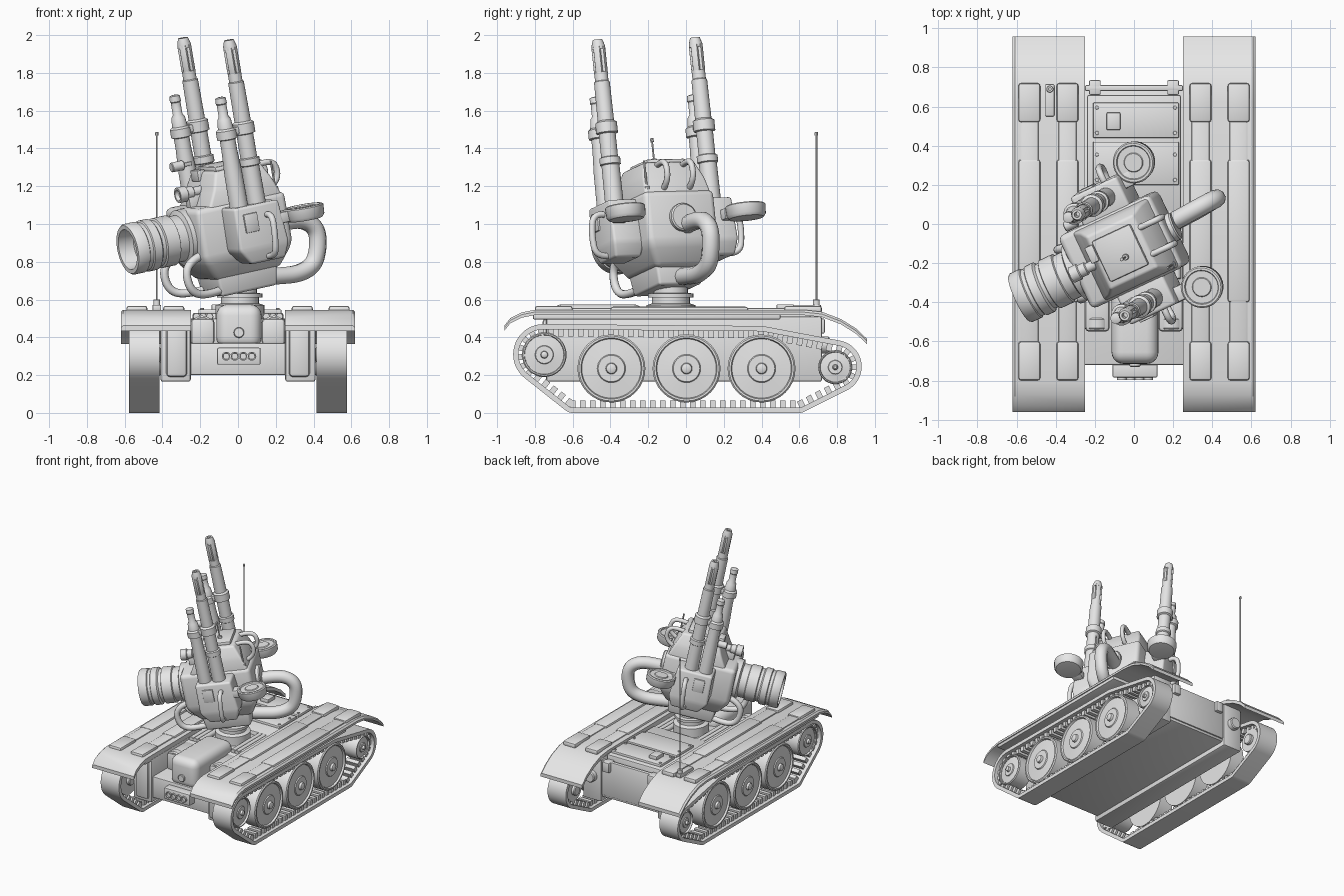
import bpy, bmesh, math
from mathutils import Matrix, Vector, geometry

grey = bpy.data.materials.new("plain_grey")
grey.diffuse_color = (0.8, 0.8, 0.8, 1)
I = Matrix.Identity(4)
RX = Matrix.Rotation(math.pi / 2, 4, 'X')      # lathe axis to -y
RY = Matrix.Rotation(math.pi / 2, 4, 'Y')      # lathe axis to +x
T = Matrix.Translation
# turret frame: forward is local -y, turned and tipped forward
TUR = T((0.02, -0.09, 0.62))
for ang, ax in ((-65, 'Z'), (11.2, 'X'), (1.2, 'Y')):
    TUR = TUR @ Matrix.Rotation(math.radians(ang), 4, ax)


def finish(name, bm, mat=I, angle=35):
    bm.transform(mat)
    bmesh.ops.recalc_face_normals(bm, faces=bm.faces)
    me = bpy.data.meshes.new(name)
    bm.to_mesh(me)
    bm.free()
    me.materials.append(grey)
    me.shade_smooth()
    me.set_sharp_from_angle(angle=math.radians(angle))
    ob = bpy.data.objects.new(name, me)
    bpy.context.collection.objects.link(ob)
    return ob


def bevel(bm, w, seg=2):
    if w:
        bmesh.ops.bevel(bm, geom=bm.edges[:], offset=w, segments=seg, affect='EDGES', profile=0.5, clamp_overlap=True)


def box(name, x, y, z, w=0.008, mat=I, seg=2):
    """Box from (min, max) ranges."""
    bm = bmesh.new()
    c = [(a + b) / 2 for a, b in (x, y, z)]
    d = [abs(b - a) for a, b in (x, y, z)]
    bmesh.ops.create_cube(bm, size=1, matrix=T(c) @ Matrix.Diagonal((*d, 1)))
    bevel(bm, w, seg)
    return finish(name, bm, mat)


def loft(name, rings, w, mat=I):
    """Stacked rectangles (z, half_width, y0, y1)."""
    bm = bmesh.new()
    vs = [[bm.verts.new(p) for p in ((-h, a, z), (h, a, z), (h, b, z), (-h, b, z))] for z, h, a, b in rings]
    for lo, hi in zip(vs, vs[1:]):
        for i in range(4):
            bm.faces.new((lo[i], lo[(i + 1) % 4], hi[(i + 1) % 4], hi[i]))
    bm.faces.new(vs[0])
    bm.faces.new(vs[-1])
    bevel(bm, w, 3)
    return finish(name, bm, mat)


def lathe(name, prof, mat=I, n=24):
    """Spin (radius, height) points about z and cap the ends."""
    bm = bmesh.new()
    rings = [[bm.verts.new((r * math.cos(k * math.tau / n), r * math.sin(k * math.tau / n), z)) for k in range(n)]
             for r, z in prof]
    for lo, hi in zip(rings, rings[1:]):
        for i in range(n):
            bm.faces.new((lo[i], lo[(i + 1) % n], hi[(i + 1) % n], hi[i]))
    bm.faces.new(rings[0])
    bm.faces.new(rings[-1])
    return finish(name, bm, mat)


def cyl(name, pos, r, h, rot=I, mat=I, n=20):
    e = min(r, h) * 0.15
    return lathe(name, [(r - e, 0), (r, e), (r, h - e), (r - e, h)], mat @ T(pos) @ rot, n)


def tube(name, pts, r, mat=I):
    cu = bpy.data.curves.new(name, 'CURVE')
    cu.dimensions = '3D'
    cu.bevel_depth, cu.bevel_resolution, cu.resolution_u, cu.use_fill_caps = r, 3, 6, True
    sp = cu.splines.new('NURBS')
    sp.points.add(len(pts) - 1)
    for p, c in zip(sp.points, pts):
        p.co = (*c, 1)
    sp.use_endpoint_u, sp.order_u = True, 3
    tmp = bpy.data.objects.new(name + "_path", cu)
    bpy.context.collection.objects.link(tmp)
    me = bpy.data.meshes.new_from_object(tmp.evaluated_get(bpy.context.evaluated_depsgraph_get()))
    bpy.data.objects.remove(tmp)
    bm = bmesh.new()
    bm.from_mesh(me)
    return finish(name, bm, mat, 50)


# ---- hull ----
box("hull_floor", (-0.3, 0.3), (-0.72, 0.7), (0.2, 0.37), 0.01)
box("rear_engine_deck", (-0.24, 0.24), (0.06, 0.66), (0.36, 0.53), 0.01)
box("rear_plate", (-0.25, 0.25), (0.68, 0.71), (0.22, 0.5), 0.006)
for i, y in enumerate((0.2, 0.44)):
    box(f"deck_panel_{i}", (-0.21, 0.23), (y, y + 0.18 if i else y + 0.22), (0.52, 0.548), 0.006)
    for bx in (-0.19, 0.21):
        for by in (y + 0.025, y + 0.155):
            cyl("deck_bolt", (bx, by, 0.54), 0.01, 0.015, n=8)
box("deck_vent", (-0.14, -0.07), (0.48, 0.57), (0.54, 0.575), 0.006)
box("middle_deck", (-0.25, 0.25), (-0.32, 0.08), (0.36, 0.5), 0.01)
box("driver_hood", (-0.115, 0.125), (-0.715, -0.22), (0.34, 0.575), 0.06, seg=5)
cyl("hood_lamp", (0.005, -0.70, 0.425), 0.028, 0.03, RX)
box("lamp_box", (-0.11, 0.12), (-0.785, -0.7), (0.255, 0.345), 0.008)
for k in range(4):
    lathe("front_lamp", [(0.024, 0), (0.024, 0.018), (0.018, 0.018), (0.016, 0.008)],
          T((-0.062 + 0.045 * k, -0.78, 0.3)) @ RX, 14)

wheel = [(0.18, -0.06), (0.18, 0.055), (0.172, 0.062), (0.162, 0.062), (0.157, 0.048), (0.075, 0.055),
         (0.07, 0.062), (0.03, 0.062), (0.026, 0.078), (0.015, 0.083)]
circles = [(-0.755, 0.31, 0.16), (0.79, 0.245, 0.14), (-0.6, 0.06, 0.06), (0.6, 0.06, 0.06), (0.4, 0.4, 0.06)]

for s in (-1, 1):
    side = "right" if s > 0 else "left"
    # sponson and inner details
    box(f"{side}_sponson", (s * 0.25, s * 0.41), (-0.74, 0.72), (0.165, 0.51), 0.012)
    box(f"{side}_front_panel", (s * 0.27, s * 0.38), (-0.76, -0.7), (0.19, 0.5), 0.02)
    box(f"{side}_shoulder", (s * 0.125, s * 0.25), (-0.55, -0.3), (0.36, 0.5), 0.02)
    cyl(f"{side}_front_cap", (s * 0.19, -0.48, 0.45), 0.065, 0.06, RX)
    cyl(f"{side}_rear_lamp", (s * 0.33, 0.76, 0.36), 0.045, 0.06, RX)
    box(f"{side}_rear_hook", (s * 0.17, s * 0.23), (0.66, 0.735), (0.42, 0.5), 0.008)
    for k in range(3):
        cyl(f"{side}_deck_tube", (s * (0.15 + 0.035 * k), 0.12, 0.51), 0.02, 0.4, RX, n=12)
    # fender: bent strip
    path = [(-0.962, 0.45), (-0.93, 0.49), (-0.87, 0.52), (-0.8, 0.534), (0.62, 0.534), (0.72, 0.523),
            (0.82, 0.485), (0.9, 0.435), (0.958, 0.38)]
    bm = bmesh.new()
    rows = [[bm.verts.new((s * x, y, z + dz)) for x, dz in ((0.25, 0.012), (0.608, 0.012), (0.62, 0.0), (0.62, -0.016),
                                                           (0.25, -0.016))] for y, z in path]
    for a, b in zip(rows, rows[1:]):
        for i in range(5):
            bm.faces.new((a[i], a[(i + 1) % 5], b[(i + 1) % 5], b[i]))
    bm.faces.new(rows[0])
    bm.faces.new(rows[-1])
    finish(f"{side}_fender", bm)
    box(f"{side}_fender_rail", (s * 0.255, s * 0.612), (-0.81, 0.5), (0.495, 0.53), 0.006)
    # raised fender strips
    for x in (0.34, 0.535):
        for half, y0, y1, top in ((0.048, -0.8, 0.72, 0.556), (0.056, -0.8, -0.6, 0.567),
                                  (0.056, -0.4, 0.33, 0.562), (0.056, 0.52, 0.72, 0.567)):
            box(f"{side}_fender_strip", (s * x - half, s * x + half), (y0, y1), (0.525, top), 0.014)
    # road wheels, idler and sprocket
    for nm, y, z, r in (("road_wheel", -0.395, 0.235, 0.18), ("road_wheel", 0.003, 0.235, 0.18),
                        ("road_wheel", 0.4, 0.235, 0.18), ("front_wheel", -0.75, 0.308, 0.118),
                        ("rear_wheel", 0.79, 0.242, 0.09)):
        k = r / 0.18
        lathe(f"{side}_{nm}", [(a * k, b) for a, b in wheel],
              T((s * 0.495, y, z)) @ Matrix.Rotation(s * math.pi / 2, 4, 'Y'), 32)
        cyl(f"{side}_axle", (s * 0.46 - 0.05, y, z), 0.04, 0.1, RY)
    # track band wrapped about the wheels
    smp = [(c, a * math.tau / 48) for c in circles for a in range(48)]
    at = lambda q, d: Vector((q[0][0] + (q[0][2] - d) * math.cos(q[1]), q[0][1] + (q[0][2] - d) * math.sin(q[1])))
    loop = [smp[i] for i in geometry.convex_hull_2d([at(q, 0) for q in smp])]
    bm = bmesh.new()
    rows = [[bm.verts.new((s * x, *at(q, d))) for x, d in ((0.415, 0), (0.577, 0), (0.577, 0.028), (0.415, 0.028))]
            for q in loop]
    for a, b in zip(rows, rows[1:] + rows[:1]):
        for i in range(4):
            bm.faces.new((a[i], a[(i + 1) % 4], b[(i + 1) % 4], b[i]))
    finish(f"{side}_track", bm)
    # guide teeth at even spacing
    bm = bmesh.new()
    pts = [at(q, 0.026) for q in loop]
    mid = Vector((0, 0.24))
    need = 0
    for a, b in zip(pts, pts[1:] + pts[:1]):
        d = b - a
        L = d.length
        while need < L:
            p = a + d * (need / L)
            n = Vector((-d.y, d.x)) / L
            n = n if n.dot(mid - p) > 0 else -n
            c = p + n * 0.018
            m = T((s * 0.495, c.x, c.y)) @ Matrix.Rotation(math.atan2(d.y, d.x), 4, 'X')
            bmesh.ops.create_cube(bm, size=1, matrix=m @ Matrix.Diagonal((0.11, 0.03, 0.042, 1)))
            need += 0.053
        need -= L
    finish(f"{side}_track_teeth", bm)

# ---- whip aerial ----
box("aerial_base", (-0.453, -0.407), (0.55, 0.715), (0.54, 0.572), 0.006)
cyl("aerial_foot", (-0.43, 0.69, 0.56), 0.018, 0.04)
cyl("aerial", (-0.43, 0.69, 0.56), 0.005, 0.92, n=8)
cyl("aerial_tip", (-0.43, 0.69, 1.468), 0.009, 0.018, n=8)

# ---- pedestal ----
lathe("pedestal", [(0.13, 0.5), (0.13, 0.57), (0.1, 0.58), (0.1, 0.61), (0.12, 0.612), (0.12, 0.632),
                   (0.09, 0.635), (0.09, 0.72)], T((0.01, -0.08, 0)), 28)

# ---- turret body ----
loft("turret_base", [(0.03, 0.125, -0.17, 0.16), (0.16, 0.14, -0.185, 0.175)], 0.015, TUR)
loft("turret_body", [(0.12, 0.14, -0.19, 0.19), (0.24, 0.205, -0.27, 0.26), (0.52, 0.205, -0.27, 0.26)], 0.03, TUR)
loft("turret_roof", [(0.49, 0.195, -0.2, 0.25), (0.6, 0.18, -0.14, 0.21), (0.69, 0.15, -0.1, 0.17)], 0.015, TUR)
box("roof_hatch", (-0.115, 0.115), (-0.08, 0.14), (0.68, 0.712), 0.01, TUR)
box("roof_grille", (-0.1, -0.01), (-0.13, -0.085), (0.64, 0.7), 0.006, TUR)
cyl("roof_stub", (0.03, 0.05, 0.70), 0.016, 0.03, mat=TUR, n=12)
cyl("roof_aerial", (0.03, 0.05, 0.71), 0.005, 0.12, mat=TUR, n=8)
cyl("roof_aerial_tip", (0.03, 0.05, 0.82), 0.01, 0.02, mat=TUR, n=8)
cyl("rear_aerial", (0.17, 0.22, 0.5), 0.006, 0.19, mat=TUR, n=8)
cyl("rear_aerial_foot", (0.17, 0.22, 0.5), 0.016, 0.05, mat=TUR, n=10)

# large lens barrel, open at the front
lathe("lens_barrel", [(0.15, 0), (0.15, 0.07), (0.125, 0.08), (0.125, 0.13), (0.135, 0.135), (0.135, 0.21), (0.124, 0.215),
                      (0.124, 0.235), (0.138, 0.245), (0.138, 0.29), (0.13, 0.295), (0.13, 0.315), (0.137, 0.32),
                      (0.137, 0.375), (0.13, 0.385), (0.108, 0.385), (0.1, 0.3), (0.07, 0.295)],
      TUR @ T((0, -0.225, 0.37)) @ RX, 36)
# small sight above it
lathe("sight", [(0.026, 0), (0.026, 0.1), (0.034, 0.105), (0.034, 0.14), (0.042, 0.145), (0.042, 0.19), (0.03, 0.19),
                (0.026, 0.17)], TUR @ T((0.0, -0.08, 0.595)) @ RX, 20)
box("sight_mount", (-0.025, 0.025), (-0.22, -0.13), (0.5, 0.58), 0.006, TUR)

for s in (-1, 1):
    side = "right" if s > 0 else "left"
    # gun pods
    loft(f"{side}_gun_pod", [(0.19, 0.075, -0.07, 0.13), (0.27, 0.09, -0.13, 0.16), (0.5, 0.085, -0.125, 0.14)],
         0.015, TUR @ T((s * 0.275, 0, 0)))
    box(f"{side}_pod_plate", (s * 0.355, s * 0.372), (-0.08, 0.0), (0.36, 0.46), 0.005, TUR)
    box(f"{side}_drum_arm", (s * 0.28, s * 0.36), (0.1, 0.2), (0.37, 0.43), 0.01, TUR)
    # long gun
    g = TUR @ T((s * 0.285, 0.045, 0))
    lathe(f"{side}_long_gun", [(0.05, 0.45), (0.048, 0.7), (0.056, 0.705), (0.056, 0.74), (0.045, 0.745), (0.045, 0.87),
                               (0.058, 0.875), (0.058, 0.93), (0.044, 0.94), (0.042, 1.15), (0.036, 1.155),
                               (0.036, 1.2), (0.015, 1.2)], g, 20)
    for k in range(4):
        box(f"{side}_muzzle_bar", (0.012, 0.035), (-0.019, 0.019), (1.19, 1.345), 0.008,
            g @ Matrix.Rotation(math.pi / 4 + k * math.pi / 2, 4, 'Z'))
    lathe(f"{side}_muzzle", [(0.036, 1.325), (0.036, 1.345), (0.026, 1.378), (0.014, 1.378), (0.012, 1.33)], g, 16)
    # short gun
    lathe(f"{side}_short_gun", [(0.05, 0.45), (0.048, 0.68), (0.042, 0.8), (0.042, 0.86), (0.055, 0.865), (0.055, 0.91),
                                (0.042, 0.92), (0.036, 0.97), (0.026, 0.985), (0.026, 1.05), (0.03, 1.055),
                                (0.028, 1.085), (0.014, 1.09)], TUR @ T((s * 0.285, -0.06, 0)), 20)
    box(f"{side}_gun_clamp", (s * 0.25, s * 0.32), (-0.07, 0.05), (0.88, 0.92), 0.006, TUR)
    # ammunition drum
    lathe(f"{side}_drum", [(0.07, -0.038), (0.092, -0.036), (0.104, -0.02), (0.107, 0.03), (0.1, 0.036), (0.088, 0.036),
                           (0.084, 0.028), (0.05, 0.028), (0.046, 0.034), (0.01, 0.034)],
          TUR @ T((s * 0.3625 - 0.0225, 0.2625 + s * 0.0225, 0.4)), 32)
    # hoses and grab loops
    tube(f"{side}_pod_hose", [(s * 0.34, 0.06, 0.43), (s * 0.42, 0.06, 0.45), (s * 0.44, 0.05, 0.33),
                              (s * 0.42, 0.04, 0.2), (s * 0.31, 0.03, 0.22)], 0.017, TUR)
    tube(f"{side}_lower_hose", [(s * 0.13, -0.25, 0.27), (s * 0.14, -0.36, 0.25), (s * 0.14, -0.36, 0.1),
                                (s * 0.12, -0.26, 0.05), (s * 0.09, -0.1, 0.07)], 0.022, TUR)
    tube(f"{side}_roof_loop", [(s * 0.075, 0.12, 0.66), (s * 0.075, 0.2, 0.68), (s * 0.075, 0.29, 0.67),
                               (s * 0.075, 0.29, 0.56), (s * 0.075, 0.21, 0.53)], 0.016, TUR)
cyl("spotting_lamp", (-0.24, -0.1, 0.72), 0.026, 0.07, RX, TUR)
box("spotting_lamp_arm", (-0.25, -0.23), (-0.14, -0.05), (0.71, 0.73), 0.004, TUR)

# ---- large exhaust pipe ----
tube("exhaust_pipe", [(0.16, -0.01, 0.99), (0.27, 0.05, 1.02), (0.36, 0.1, 1.02), (0.42, 0.13, 0.97), (0.425, 0.132, 0.87),
                      (0.4, 0.12, 0.78), (0.32, 0.07, 0.735), (0.22, 0.02, 0.725), (0.12, -0.03, 0.72)], 0.047)
cyl("exhaust_flange", (0, 0.24, 0.37), 0.075, 0.05, Matrix.Rotation(-math.pi / 2, 4, 'X'), TUR)
